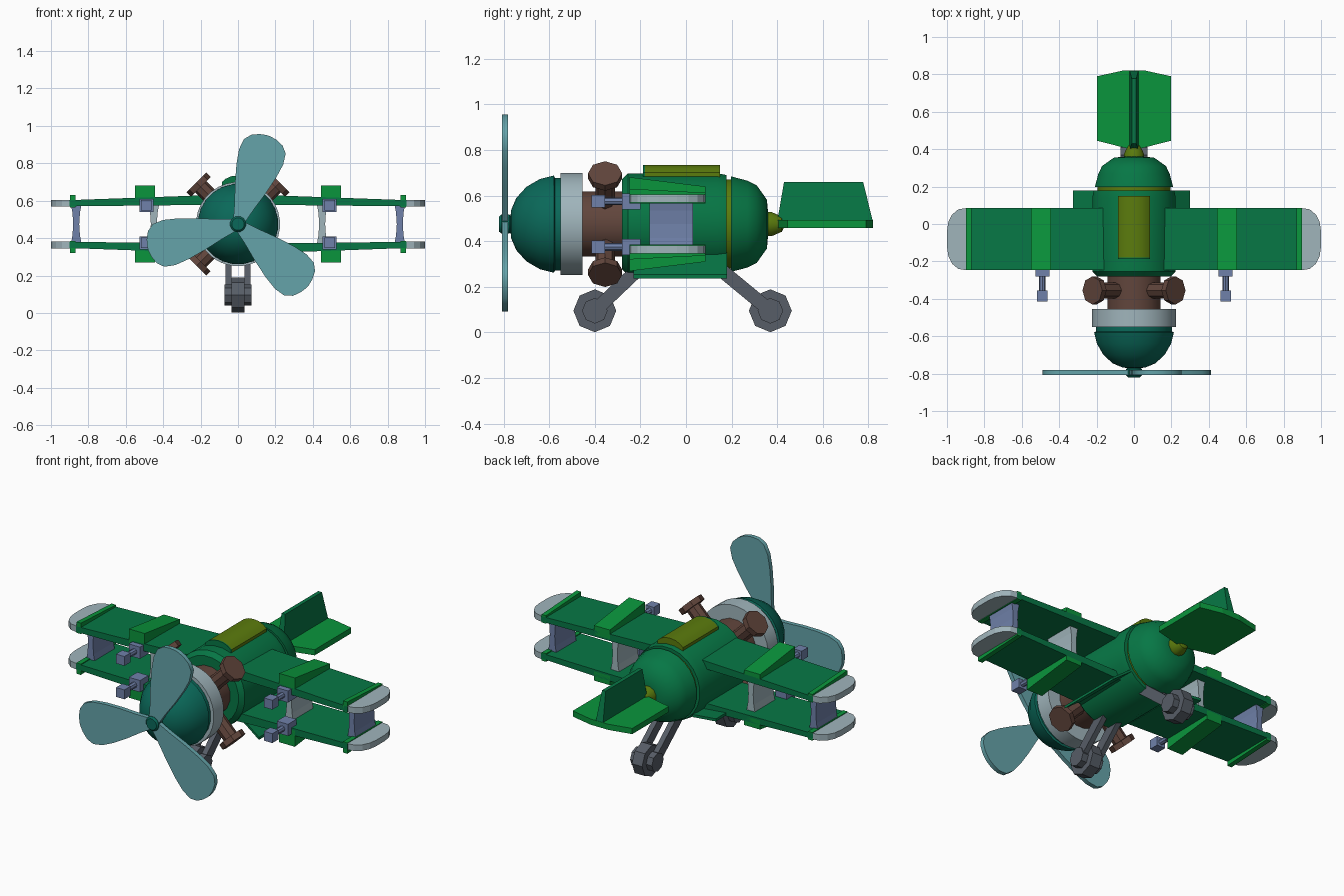
import bpy, bmesh, math
from mathutils import Vector, Matrix

if "Cube" in bpy.data.objects:
    bpy.data.objects.remove(bpy.data.objects["Cube"])

CZ = 0.475  # height of the fuselage axis; all parts are built around it


def material(name, r, g, b):
    m = bpy.data.materials.new(name)
    m.use_nodes = True
    m.diffuse_color = (r, g, b, 1)
    m.node_tree.nodes["Principled BSDF"].inputs["Base Color"].default_value = (r, g, b, 1)
    return m


TEAL = material("teal green", 0.003, 0.14, 0.1)
GREEN = material("green", 0.002, 0.185, 0.06)
BRIGHT = material("bright green", 0.003, 0.3, 0.045)
OLIVE = material("olive", 0.105, 0.2, 0.004)
PALE = material("pale grey", 0.35, 0.46, 0.5)
BLADE = material("blue grey", 0.13, 0.37, 0.4)
SLATE = material("slate blue", 0.16, 0.22, 0.4)
DARK = material("dark grey", 0.095, 0.11, 0.135)
BROWN = material("brown", 0.12, 0.06, 0.045)


def finish(name, bm, mat, mirror="", smooth=False):
    bmesh.ops.recalc_face_normals(bm, faces=bm.faces)
    me = bpy.data.meshes.new(name)
    bm.to_mesh(me)
    bm.free()
    me.materials.append(mat)
    ob = bpy.data.objects.new(name, me)
    bpy.context.collection.objects.link(ob)
    ob.location.z = CZ
    if mirror:
        mod = ob.modifiers.new("Mirror", "MIRROR")
        mod.use_axis = ("x" in mirror, False, "z" in mirror)
        mod.use_mirror_merge = False
    if smooth:
        bpy.ops.object.select_all(action="DESELECT")
        ob.select_set(True)
        bpy.context.view_layer.objects.active = ob
        bpy.ops.object.shade_smooth_by_angle(angle=math.radians(35))
    return ob


def loft(name, sections, mat, mirror="", smooth=False):
    """Skin closed sections with equal point counts and cap both ends."""
    bm = bmesh.new()
    rings = [[bm.verts.new(p) for p in s] for s in sections]
    n = len(rings[0])
    for a, b in zip(rings, rings[1:]):
        for i in range(n):
            j = (i + 1) % n
            bm.faces.new((a[i], a[j], b[j], b[i]))
    bm.faces.new(rings[0])
    bm.faces.new(rings[-1])
    return finish(name, bm, mat, mirror, smooth)


def box(name, x, y, z, mat, mirror=""):
    rect = [(x[0], y[0]), (x[1], y[0]), (x[1], y[1]), (x[0], y[1])]
    return loft(name, [[(*p, h) for p in rect] for h in z], mat, mirror)


def revolve(name, profile, mat, segments=24):
    """Turn a (y, radius) profile around the fuselage axis."""
    angles = [2 * math.pi * (i + 0.5) / segments for i in range(segments)]
    rings = [[(r * math.cos(a), y, r * math.sin(a)) for a in angles] for y, r in profile]
    return loft(name, rings, mat, smooth=True)


def cylinder(name, start, end, radius, mat, segments, mirror=""):
    a, b = Vector(start), Vector(end)
    bm = bmesh.new()
    turn = (b - a).to_track_quat("Z", "Y").to_matrix().to_4x4()
    bmesh.ops.create_cone(bm, cap_ends=True, segments=segments, radius1=radius, radius2=radius,
                          depth=(b - a).length, matrix=Matrix.Translation((a + b) / 2) @ turn)
    return finish(name, bm, mat, mirror, segments > 8)


# Fuselage with a recessed band, nose and engine core
revolve("fuselage", [(-.28, .15), (-.28, .2), (-.255, .225), (.14, .225), (.178, .217),
                     (.178, .18)], GREEN)
revolve("rear_band", [(.17, .197), (.21, .197)], OLIVE)
revolve("fuselage_rear", [(.198, .18), (.198, .211), (.27, .192), (.31, .172),
                          (.355, .108), (.36, .05)], GREEN)
revolve("tail_cone", [(.35, .055), (.375, .055), (.42, .035), (.43, .015)], OLIVE, 12)
revolve("nose_dome", [(-.77, .02), (-.768, .06), (-.745, .115), (-.7, .165), (-.64, .2),
                      (-.58, .215), (-.575, .205), (-.5, .205)], TEAL)
revolve("nose_ring", [(-.55, .205), (-.55, .225), (-.455, .225), (-.455, .14)], PALE, 32)
revolve("engine_core", [(-.46, .145), (-.27, .145)], BROWN, 16)
revolve("propeller_hub", [(-.82, .034), (-.81, .043), (-.775, .043), (-.76, .03)], TEAL, 12)

# Radial engine cylinders with wide heads
for sx in (-1, 1):
    for sz in (-1, 1):
        d = Vector((sx, 0, sz)).normalized()
        base = Vector((0, -.355, 0))
        cylinder("engine_cylinder", base + d * .1, base + d * .29, .043, BROWN, 8)
        cylinder("engine_head", base + d * .282, base + d * .315, .075, BROWN, 8)

# Propeller blades
shape = [(.01, .03), (.1, .054), (.2, .086), (.3, .112), (.38, .125),
         (.44, .118), (.475, .088), (.493, .047), (.5, .01)]
for degrees in (71, 195, 318):
    a = math.radians(degrees)
    u, v = Vector((math.cos(a), 0, math.sin(a))), Vector((math.sin(a), 0, -math.cos(a)))
    outline = [u * r + v * w for r, w in shape] + [u * r - v * w for r, w in reversed(shape)]
    loft("propeller_blade", [[(p.x, y, p.z) for p in outline] for y in (-.807, -.781)],
         BLADE, smooth=True)

# Arched canopy with a thin front frame
arch = [(-.085, .18), (-.085, .226), (-.065, .243), (-.035, .256), (0, .26),
        (.035, .256), (.065, .243), (.085, .226), (.085, .18)]
for name, y0, y1, mat in (("canopy_frame", -.188, -.18, GREEN), ("canopy", -.18, .15, OLIVE)):
    loft(name, [[(x, y, z) for x, z in arch] for y in (y0, y1)], mat, smooth=True)

# Upper wings; mirroring makes the lower pair
FRONT, BACK = -.247, .085


def chord(x, bottom, front_top, back_top):
    return [(x, FRONT, bottom), (x, FRONT, front_top), (x, BACK, back_top), (x, BACK, bottom)]


loft("wing", [chord(.15, .103, .155, .15), chord(.9, .095, .128, .126)], GREEN, "xz")
loft("wing_wedge", [chord(x, .11, .206, .165) for x in (.445, .55)], BRIGHT, "xz")
loft("wing_end_strip", [chord(x, .09, .155, .138) for x in (.868, .897)], BRIGHT, "xz")
tip = [(.897, FRONT), (.94, -.24), (.973, -.212), (.993, -.17), (1, -.12), (1, -.04),
       (.993, .01), (.973, .05), (.94, .078), (.897, BACK)]
loft("wing_tip", [[(*p, z) for p in tip] for z in (.094, .13)], PALE, "xz")

# Pinched struts between the wings
for name, x, mat in (("inner_strut", .45, PALE), ("outer_strut", .865, SLATE)):
    sections = []
    for z, w in ((-.115, .03), (-.06, .02), (0, .016), (.06, .02), (.115, .03)):
        sections.append([(x - w, -.16, z), (x + w, -.16, z), (x + w, .03, z), (x - w, .03, z)])
    loft(name, sections, mat, "x")

# Wing guns
GX, GZ = .49, .1
box("gun_mount", (GX - .037, GX + .037), (-.28, -.2), (GZ - .035, GZ + .035), SLATE, "xz")
cylinder("gun_barrel", (GX, -.37, GZ), (GX, -.27, GZ), .017, SLATE, 8, "xz")
box("gun_muzzle", (GX - .028, GX + .028), (-.415, -.355), (GZ - .028, GZ + .028), SLATE, "xz")

# Tail: flat stabiliser, central spine and upright fin
stabiliser = [(-.197, .445), (-.02, .4), (.02, .4), (.197, .445),
              (.197, .79), (.06, .82), (-.06, .82), (-.197, .79)]
loft("tail_stabiliser", [[(*p, z) for p in stabiliser] for z in (-.017, .017)], BRIGHT)
loft("tail_fin", [[(-w, y0, z), (w, y0, z), (w, y1, z), (-w, y1, z)]
                  for z, w, y0, y1 in ((.01, .024, .4, .82), (.185, .012, .43, .777))], GREEN)

# Belly bay doors, one hanging lower than the other
for name, inner, outer in (("left_bay_door", (.17, -.14), (.3, -.238)),
                           ("right_bay_door", (-.17, -.155), (-.325, -.14))):
    loft(name, [[(x, -.23, z), (x, .18, z), (x, .18, z + .016), (x, -.23, z + .016)]
                for x, z in (inner, outer)], GREEN)

# Landing gear: twin arms with an octagonal wheel between them
for name, top, hub in (("front", (-.19, -.18), (-.4, -.38)), ("rear", (.14, -.19), (.37, -.38))):
    a, b = Vector(top), Vector(hub)
    side = (b - a).normalized().orthogonal() * .03
    outline = [a + side, b + side, b - side, a - side]
    loft(name + "_gear_arm", [[(x, p.x, p.y) for p in outline] for x in (.034, .066)], DARK, "x")
    for part, half, radius in (("wheel", .034, .094), ("wheel_hub", .072, .056)):
        cylinder(f"{name}_{part}", (-half, *hub), (half, *hub), radius, DARK, 8)
